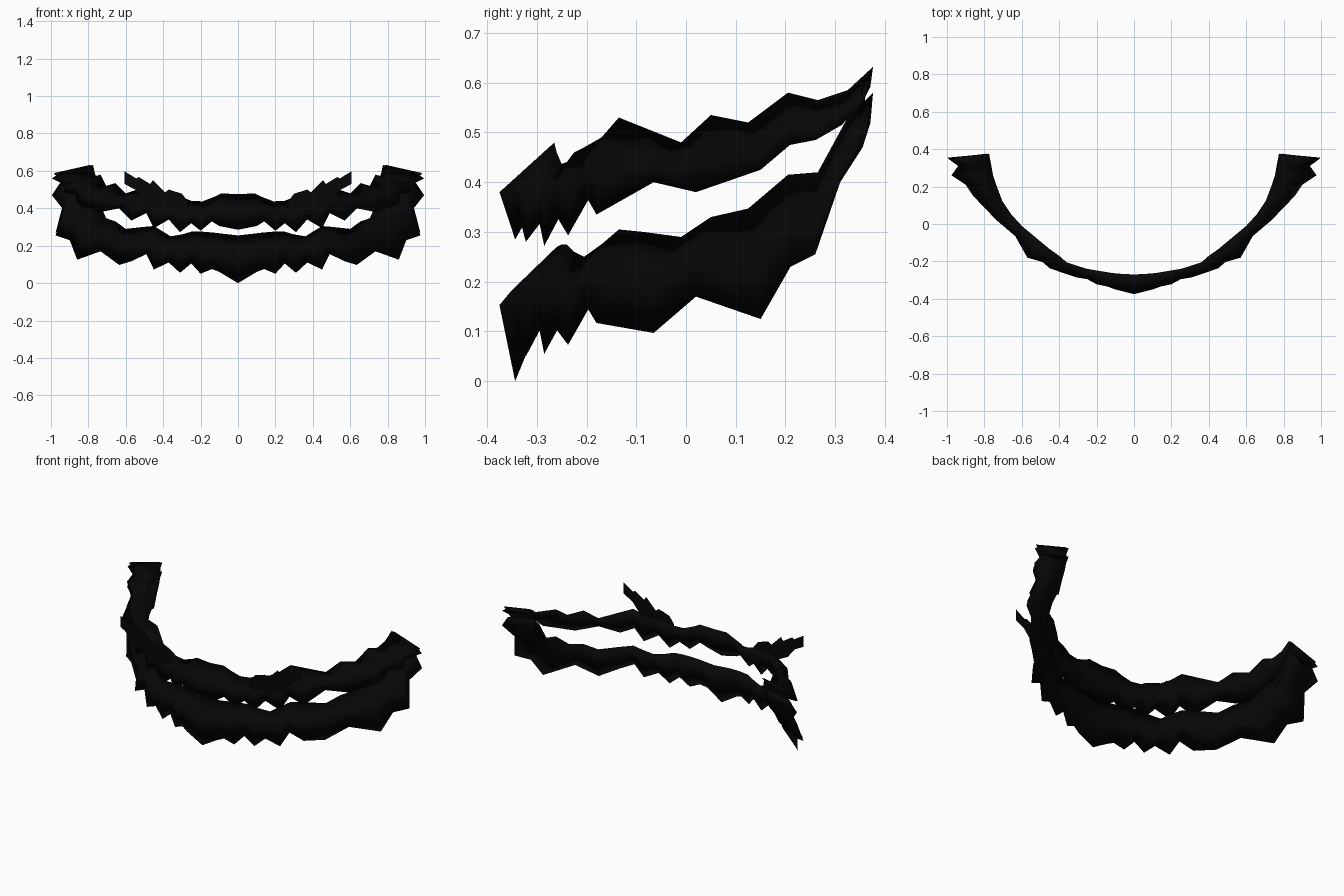
import bpy, bmesh

black = bpy.data.materials.new("soft black")
black.diffuse_color = (0.002, 0.002, 0.002, 1)

# Half path seen from above: outer x,y then inner x,y, centre to tip
PATH = [
    (0, -.375, 0, -.27), (.10, -.35, .09, -.265), (.14, -.335, .13, -.26),
    (.20, -.322, .19, -.25), (.25, -.295, .25, -.24), (.31, -.285, .30, -.225),
    (.37, -.265, .36, -.205), (.45, -.237, .40, -.17), (.49, -.203, .45, -.135),
    (.57, -.18, .51, -.085), (.635, -.065, .60, -.01), (.735, .02, .655, .05),
    (.86, .15, .705, .125), (.90, .21, .735, .205), (.975, .26, .755, .265),
    (.94, .31, .765, .325), (.995, .355, .775, .376)]
# Ragged bottom and top edge heights of each band along the path
LOWER = [(0, .255), (.06, .265), (.075, .27), (.05, .275), (.105, .275), (.055, .26),
         (.11, .25), (.073, .275), (.155, .305), (.117, .30), (.097, .29), (.17, .33),
         (.125, .347), (.23, .415), (.255, .42), (.40, .53), (.47, .58)]
UPPER = [(.285, .475), (.305, .48), (.33, .46), (.28, .437), (.32, .44), (.272, .46),
         (.34, .47), (.293, .49), (.375, .53), (.335, .51), (.40, .48), (.38, .535),
         (.425, .52), (.475, .58), (.485, .565), (.515, .585), (.56, .632)]


def finish(name, bm):
    bmesh.ops.recalc_face_normals(bm, faces=bm.faces)
    for face in bm.faces:
        face.smooth = True
    mesh = bpy.data.meshes.new(name)
    bm.to_mesh(mesh)
    bm.free()
    mesh.materials.append(black)
    obj = bpy.data.objects.new(name, mesh)
    bpy.context.collection.objects.link(obj)
    mirror = obj.modifiers.new("mirror", 'MIRROR')
    mirror.use_clip = True
    return obj


def band(name, heights, ridge, pull):
    """Loft a wedge section: inner top edge, outer ridge, outer bottom tip, inner side."""
    bm = bmesh.new()
    rings = []
    for (xo, yo, xi, yi), (zb, zt) in zip(PATH, heights):
        def point(t, h):
            return bm.verts.new((xi + (xo - xi) * t, yi + (yo - yi) * t, zb + (zt - zb) * h))
        front = 1 if xo < .15 else .92 if xo < .8 else pull
        low = .7 if xo < .05 else 1 if xo < .87 or pull > .76 or xo > .99 else .8
        rings.append([point(0, 1), point(front, ridge), point(low, 0), point(.25, .45)])
    for a, b in zip(rings, rings[1:]):
        for i in range(4):
            j = (i + 1) % 4
            bm.faces.new((a[i], a[j], b[j], b[i]))
    bm.faces.new(rings[-1])
    return finish(name, bm)


band("lower_band", LOWER, .6, .8)
band("upper_band", UPPER, .5, .75)

# Flat ragged tuft standing behind the upper band
bm = bmesh.new()
outline = [(.26, .40), (.27, .44), (.30, .478), (.32, .455), (.37, .50), (.39, .485), (.455, .55),
           (.47, .53), (.53, .567), (.545, .56), (.607, .598), (.607, .53), (.55, .50), (.50, .44), (.38, .38)]
bm.faces.new([bm.verts.new((x, -.266, z)) for x, z in outline])
bmesh.ops.triangulate(bm, faces=bm.faces)
finish("upper_tuft", bm)

# Ragged end piece joining both bands at the corners
bm = bmesh.new()
outer = [(.975, .262, .27), (.94, .31, .405), (.995, .35, .47), (.935, .35, .53), (.985, .352, .588)]
inner = [(.755, .268, .40), (.765, .31, .47), (.77, .34, .52), (.775, .36, .57), (.79, .376, .632)]
vo = [bm.verts.new(p) for p in outer]
vi = [bm.verts.new(p) for p in inner]
for i in range(4):
    bm.faces.new((vo[i], vo[i + 1], vi[i + 1], vi[i]))
finish("corner_web", bm)
